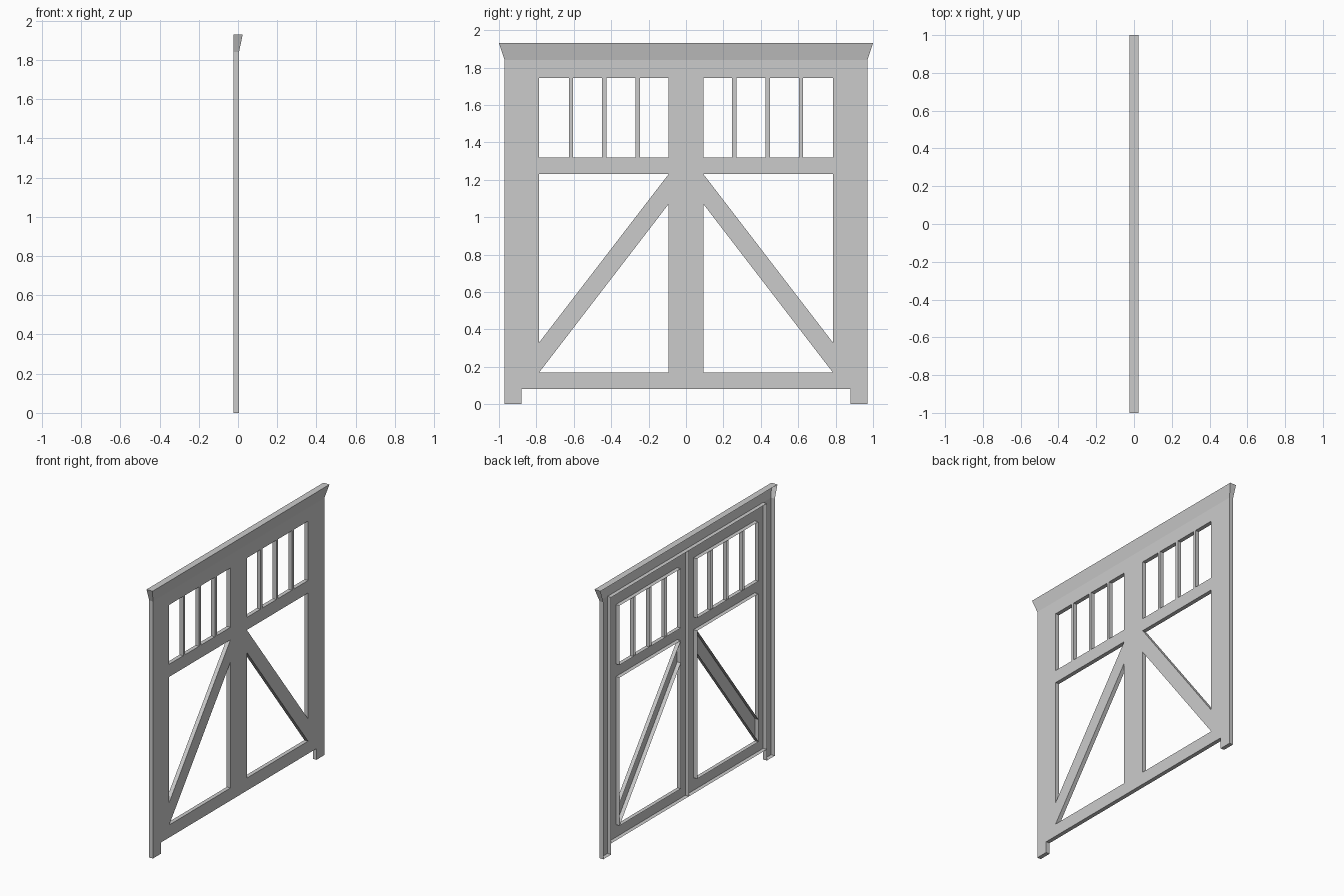
import bpy, bmesh

if "Cube" in bpy.data.objects:
    bpy.data.objects.remove(bpy.data.objects["Cube"])

FRONT, BACK, LIP = 0.005, -0.024, 0.024   # x depths
DOOR_TOP, TOP = 1.84, 1.93


def finish(name, bm, mirror):
    """Pull the rim of the front skin backwards, leaving an open-backed shell."""
    rim = [e for e in bm.edges if e.is_boundary]
    new = bmesh.ops.extrude_edge_only(bm, edges=rim)["geom"]
    for v in new:
        if isinstance(v, bmesh.types.BMVert):
            v.co.x = BACK
    bmesh.ops.recalc_face_normals(bm, faces=bm.faces[:])
    bm.normal_update()
    if sum(f.normal.x * f.calc_area() for f in bm.faces) < 0:
        bmesh.ops.reverse_faces(bm, faces=bm.faces[:])
    mesh = bpy.data.meshes.new(name)
    bm.to_mesh(mesh)
    bm.free()
    ob = bpy.data.objects.new(name, mesh)
    bpy.context.collection.objects.link(ob)
    if mirror:
        mod = ob.modifiers.new("Mirror", 'MIRROR')
        mod.use_axis = (False, True, False)
        mod.use_mirror_merge = False
    return ob


def add_loop(bm, pts):
    return [bm.verts.new((LIP if z > 1.9 else FRONT, y, z)) for y, z in pts]


def panel(name, polys, mirror=True):
    """Shell whose front is one or more joined polygons of (y, z) points."""
    bm = bmesh.new()
    for pts in polys:
        bm.faces.new(add_loop(bm, pts))
    bmesh.ops.remove_doubles(bm, verts=bm.verts[:], dist=1e-5)
    return finish(name, bm, mirror)


def pierced_panel(name, loops):
    """Shell with an outer outline (first loop) and holes (the rest)."""
    bm = bmesh.new()
    edges = []
    for pts in loops:
        vs = add_loop(bm, pts)
        edges += [bm.edges.new((vs[i - 1], vs[i])) for i in range(len(vs))]
    bmesh.ops.triangle_fill(bm, edges=edges, use_beauty=True, normal=(1, 0, 0))
    return finish(name, bm, True)


def rect(y0, y1, z0, z1):
    return [(y0, z0), (y1, z0), (y1, z1), (y0, z1)]


# Outer frame: two posts and a flared cornice in one skin
panel("frame_and_cornice", [
    rect(0.88, 0.97, 0, DOOR_TOP),
    rect(-0.97, -0.88, 0, DOOR_TOP),
    [(-0.97, DOOR_TOP), (-0.88, DOOR_TOP), (0.88, DOOR_TOP),
     (0.97, DOOR_TOP), (1.0, TOP), (-1.0, TOP)],
], mirror=False)

# Door leaves with a window opening and a lower opening
IN, OUT = 0.093, 0.785
pierced_panel("door_leaf", [
    rect(0, 0.88, 0.08, DOOR_TOP),
    rect(IN, OUT, 1.32, 1.745),
    rect(IN, OUT, 0.17, 1.23),
])

# Diagonal braces
panel("diagonal_brace", [[(IN, 1.07), (OUT, 0.17), (OUT, 0.33), (IN, 1.23)]])

# Window bars
for i, y in enumerate((0.258, 0.437, 0.615)):
    panel(f"window_bar_{i + 1}", [rect(y - 0.011, y + 0.011, 1.32, 1.745)])
